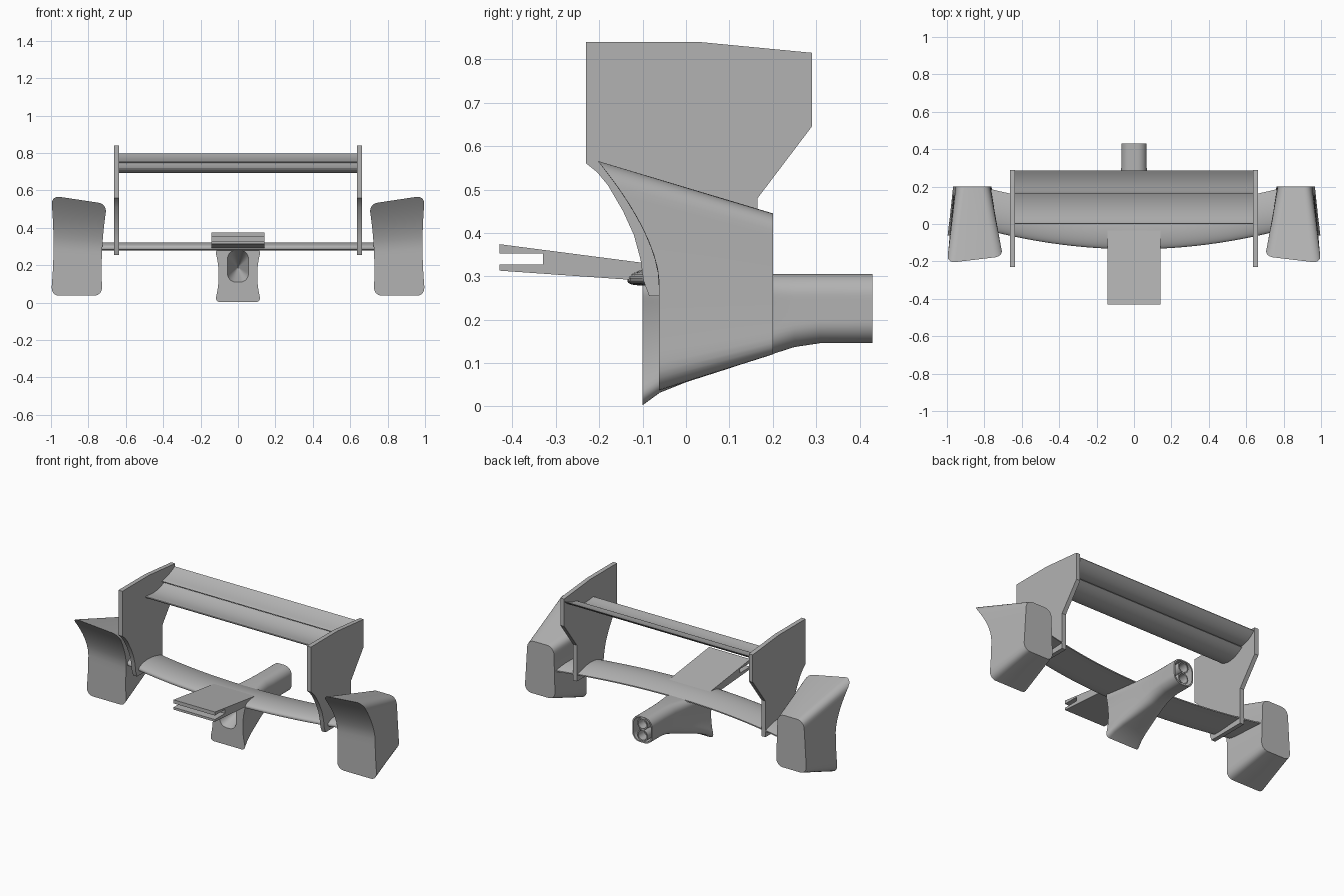
import bpy, bmesh, math

if "Cube" in bpy.data.objects:
    bpy.data.objects.remove(bpy.data.objects["Cube"], do_unlink=True)

grey = bpy.data.materials.new("plain grey")
grey.use_nodes = True
colour = (0.45, 0.45, 0.45, 1)
grey.diffuse_color = colour
grey.node_tree.nodes["Principled BSDF"].inputs["Base Color"].default_value = colour
parts = []


def finish(name, bm):
    bmesh.ops.recalc_face_normals(bm, faces=bm.faces)
    mesh = bpy.data.meshes.new(name)
    bm.to_mesh(mesh)
    bm.free()
    mesh.materials.append(grey)
    ob = bpy.data.objects.new(name, mesh)
    bpy.context.collection.objects.link(ob)
    parts.append(ob)
    return ob


def loft(name, sections, ngon=False, closed=False):
    """Skin matching rings; caps are strips between the two ring halves."""
    bm = bmesh.new()
    rings = [[bm.verts.new(p) for p in sec] for sec in sections]
    n = len(rings[0])
    pairs = list(zip(rings, rings[1:]))
    if closed:
        pairs.append((rings[-1], rings[0]))
    for a, b in pairs:
        for i in range(n):
            j = (i + 1) % n
            bm.faces.new((a[i], a[j], b[j], b[i]))
    for ring in [] if closed else (rings[0], rings[-1]):
        if ngon:
            bm.faces.new(ring)
        else:
            for i in range(n // 2 - 1):
                bm.faces.new((ring[i], ring[i + 1], ring[n - 2 - i], ring[n - 1 - i]))
    return finish(name, bm)


def prism(name, profile, x0, x1):
    return loft(name, [[(x, y, z) for y, z in profile] for x in (x0, x1)], ngon=True)


def lerp(a, b, t):
    return a + (b - a) * t


def ring(y, z0, z1, cx, hw, r, waist=0, tilt=0, rows=28):
    """Rounded upright outline; cx and hw are (bottom, top) pairs, y may vary with height."""
    left, right = [], []
    for i in range(rows):
        t = 0.5 - 0.5 * math.cos(math.pi * i / (rows - 1))
        gap = max(0, r - min(t, 1 - t) * (z1 - z0))
        h = lerp(*hw, t) - waist * 4 * t * (1 - t) - r + math.sqrt(max(0, r * r - gap * gap))
        for side, out in ((-1, left), (1, right)):
            z = lerp(z0, z1, t) + tilt * side * h * t
            out.append((lerp(*cx, t) + side * h, y(z) if callable(y) else y, z))
    return left + right[::-1]


def airfoil(y0, z0, y1, z1, thick, sag, n=16):
    """Cambered wing section from leading to trailing edge; positive sag bows downward."""
    top, bottom = [], []
    for i in range(n):
        t = (i / (n - 1)) ** 1.7
        half = thick * (1.3 * math.sqrt(t) * (1 - t) + 0.1)
        mid = lerp(z0, z1, t) - sag * 4 * t * (1 - t)
        y = lerp(y0, y1, t)
        top.append((y, mid + half))
        bottom.append((y, mid - half))
    return top + bottom[::-1]


# Upper wing: main element and flap
for name, section in (
        ("main_wing", airfoil(0, 0.717, 0.18, 0.737, 0.018, 0.022)),
        ("wing_flap", airfoil(0.162, 0.752, 0.285, 0.797, 0.014, 0.012))):
    loft(name, [[(x, y, z) for y, z in section] for x in (-0.64, 0.64)])

# End plates with a curved lower front edge
plate = [(-0.23, 0.84), (0.03, 0.84), (0.29, 0.815), (0.29, 0.645), (0.165, 0.48),
         (0.165, 0.255), (-0.085, 0.255), (-0.098, 0.29), (-0.105, 0.34), (-0.12, 0.395),
         (-0.145, 0.45), (-0.18, 0.51), (-0.205, 0.54), (-0.23, 0.56)]
for side, label in ((1, "left"), (-1, "right")):
    prism(label + "_end_plate", plate, side * 0.635, side * 0.662)

# Lower beam wing, bowed forward in the middle
beam = airfoil(-0.135, 0.292, 0.09, 0.293, 0.035, -0.01)
stations = [0.78 * (i / 12 - 1) for i in range(25)]
loft("beam_wing", [[(x, y + 0.165 * x * x, z) for y, z in beam] for x in stations])


# Side ducts: swept concave front face tapering to a flat rear face
def duct_front(z):
    return -0.062 - 0.145 * (max(0, z - 0.29) / 0.28) ** 1.6


for side, label in ((1, "left"), (-1, "right")):
    front = ring(duct_front, 0.037, 0.55, (0.863, 0.85), (0.138, 0.15), 0.045, 0.014, 0.15)
    back = ring(0.2, 0.12, 0.445, (0.865, 0.86), (0.105, 0.09), 0.045)
    loft(label + "_side_duct", [[(side * x, y, z) for x, y, z in s] for s in (front, back)])

# Central exhaust body: inlet cone, flared nose, straight tail with a recessed end
mid = (0, 0)


def body(y, z0, z1, w, r, waist=0):
    return ring(y, z0, z1, mid, (w, w), r, waist)


loft("exhaust_body", [
    body(0.06, 0.185, 0.195, 0.004, 0.003),
    body(-0.1, 0.11, 0.28, 0.056, 0.045),
    body(-0.1, 0.003, 0.287, 0.125, 0.03, 0.022),
    body(-0.06, 0.032, 0.288, 0.118, 0.035, 0.02),
    body(0, 0.056, 0.291, 0.107, 0.04, 0.016),
    body(0.1, 0.088, 0.298, 0.087, 0.045, 0.007),
    body(0.2, 0.121, 0.305, 0.071, 0.05),
    body(0.25, 0.137, 0.305, 0.069, 0.05),
    body(0.31, 0.146, 0.305, 0.068, 0.05),
    body(0.43, 0.146, 0.305, 0.068, 0.05),
    body(0.43, 0.154, 0.297, 0.06, 0.045),
    body(0.37, 0.154, 0.297, 0.06, 0.045)])

# Twin tailpipes stacked inside the exhaust end
for z, label in ((0.19, "lower"), (0.261, "upper")):
    circle = [2 * math.pi * i / 24 for i in range(24)]
    rims = ((0.036, 0.36), (0.036, 0.428), (0.029, 0.428), (0.029, 0.36))
    loft(label + "_tailpipe", [[(r * math.cos(a), y, z + r * math.sin(a)) for a in circle]
                               for r, y in rims], closed=True)

# Central forward plate with a slotted leading edge
prism("slotted_nose_plate", [
    (-0.43, 0.374), (-0.43, 0.352), (-0.33, 0.352), (-0.33, 0.327), (-0.43, 0.327),
    (-0.43, 0.313), (-0.1, 0.29), (-0.03, 0.286), (-0.03, 0.322)], -0.142, 0.142)

# Smooth the curved skins, keeping crisp edges
bpy.ops.object.select_all(action="DESELECT")
for ob in parts:
    ob.select_set(True)
bpy.context.view_layer.objects.active = parts[0]
bpy.ops.object.shade_smooth_by_angle(angle=math.radians(32))
